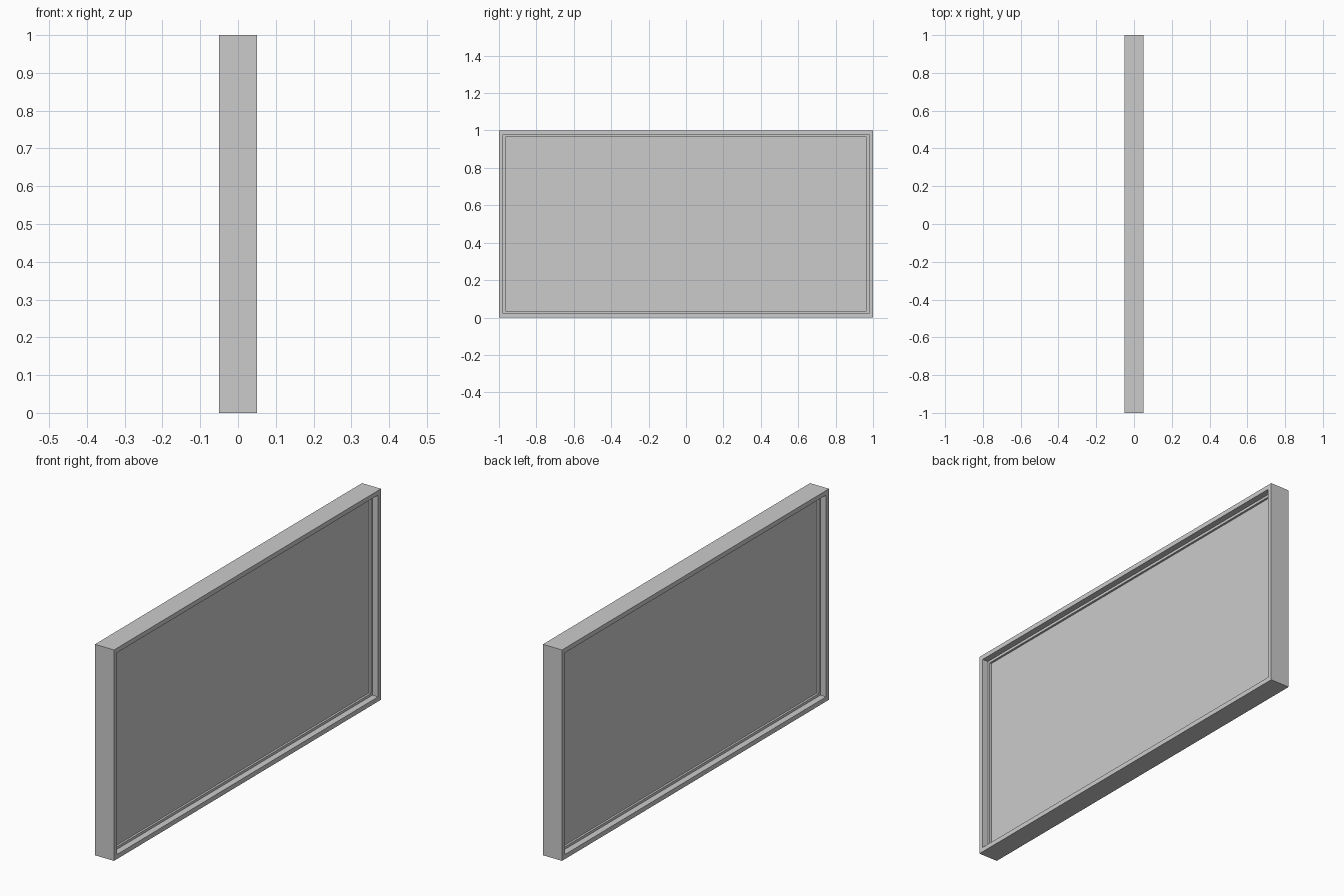
import bpy, bmesh

if "Cube" in bpy.data.objects:
    bpy.data.objects.remove(bpy.data.objects["Cube"])

def ring(name, outer, inner, half_depth):
    """Rectangular frame; outer / inner are insets from the 2 x 1 outline."""
    bm = bmesh.new()
    def loop(inset, x):
        a, lo, hi = 1 - inset, inset, 1 - inset
        return [bm.verts.new((x, y, z)) for y, z in ((-a, lo), (a, lo), (a, hi), (-a, hi))]
    # closed cross-section swept around the four corners
    loops = [loop(outer, half_depth), loop(inner, half_depth),
             loop(inner, -half_depth), loop(outer, -half_depth)]
    for i in range(4):
        p, q = loops[i], loops[(i + 1) % 4]
        for k in range(4):
            n = (k + 1) % 4
            bm.faces.new((p[k], p[n], q[n], q[k]))
    bmesh.ops.recalc_face_normals(bm, faces=bm.faces)
    mesh = bpy.data.meshes.new(name)
    bm.to_mesh(mesh)
    bm.free()
    bpy.context.collection.objects.link(bpy.data.objects.new(name, mesh))

# Outer casing and the thinner stepped bead inside it
ring("outer_frame", 0.0, 0.022, 0.05)
ring("inner_bead", 0.022, 0.034, 0.02)

# Flat pane held in the middle
bpy.ops.mesh.primitive_cube_add(size=1, location=(0, 0, 0.5))
pane = bpy.context.object
pane.name = "pane"
pane.scale = (0.02, 2 * (1 - 0.034), 1 - 2 * 0.034)
